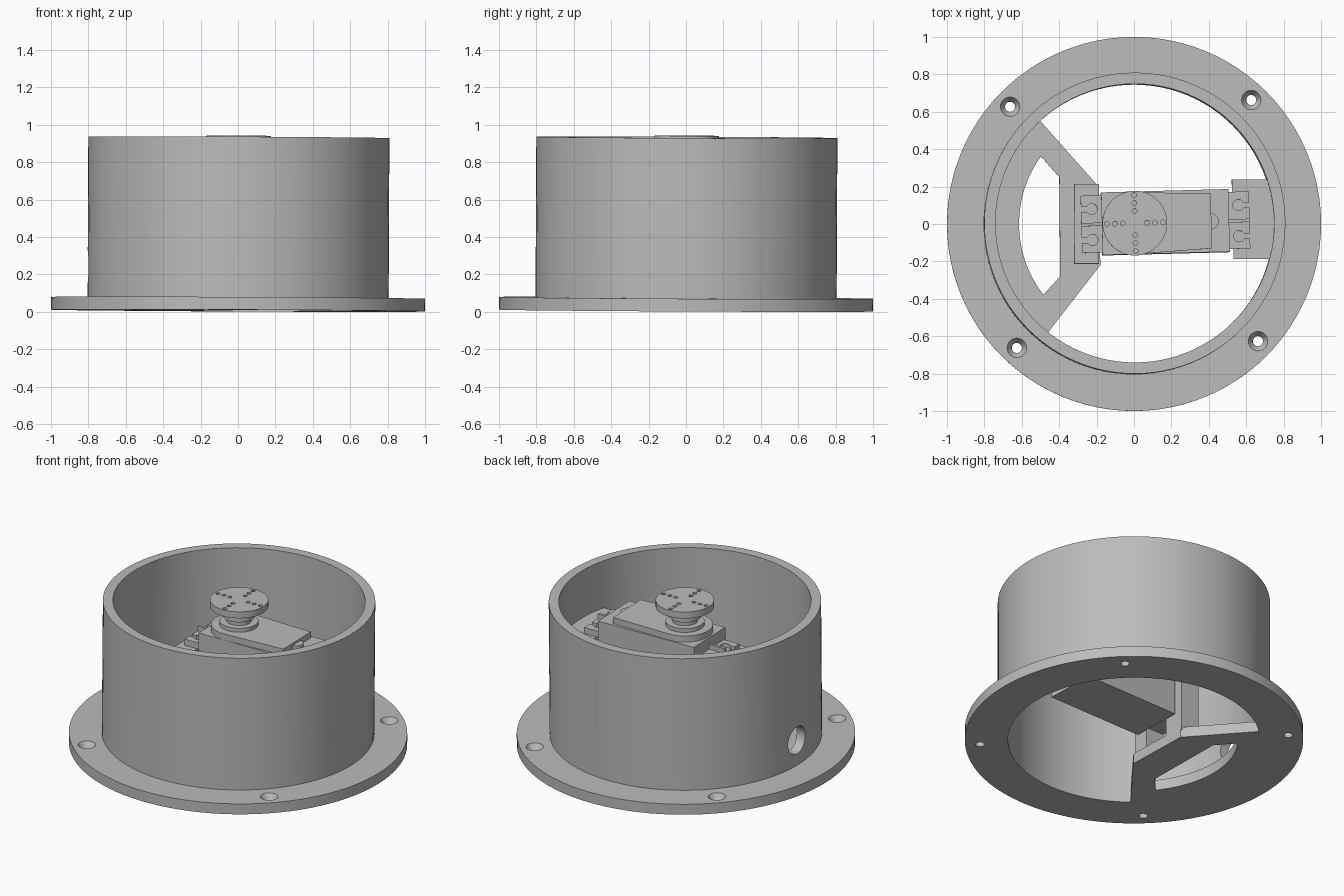
import bpy, bmesh, math
from mathutils import Matrix, Vector

cube = bpy.data.objects.get("Cube")
if cube:
    bpy.data.objects.remove(cube, do_unlink=True)

grey = bpy.data.materials.new("plain_grey")
grey.use_nodes = True
COLOUR = (0.5, 0.5, 0.5, 1)
grey.diffuse_color = COLOUR
grey.node_tree.nodes["Principled BSDF"].inputs["Base Color"].default_value = COLOUR

parts = []


def finish(name, bm, keep=True):
    bmesh.ops.recalc_face_normals(bm, faces=bm.faces)
    mesh = bpy.data.meshes.new(name)
    bm.to_mesh(mesh)
    bm.free()
    mesh.materials.append(grey)
    ob = bpy.data.objects.new(name, mesh)
    bpy.context.collection.objects.link(ob)
    if keep:
        parts.append(ob)
    return ob


def lathe(name, profile, steps=96, at=(0, 0), closed=False, keep=True):
    """Turn an (r, z) profile round a vertical axis."""
    bm = bmesh.new()
    vs = [bm.verts.new((at[0] + r, at[1], z)) for r, z in profile]
    pairs = list(zip(vs, vs[1:])) + ([(vs[-1], vs[0])] if closed else [])
    edges = [bm.edges.new(p) for p in pairs]
    bmesh.ops.spin(bm, geom=vs + edges, cent=(*at, 0), axis=(0, 0, 1),
                   angle=math.tau, steps=steps)
    bmesh.ops.remove_doubles(bm, verts=bm.verts, dist=1e-5)
    return finish(name, bm, keep)


def disc(name, r, z0, z1, at=(0, 0), steps=32, keep=True):
    return lathe(name, [(0, z0), (r, z0), (r, z1), (0, z1)], steps, at, keep=keep)


def prism(name, outline, z0, z1, keep=True):
    bm = bmesh.new()
    face = bm.faces.new([bm.verts.new((x, y, z0)) for x, y in outline])
    top = bmesh.ops.extrude_face_region(bm, geom=[face])["geom"]
    bmesh.ops.translate(bm, vec=(0, 0, z1 - z0),
                        verts=[v for v in top if isinstance(v, bmesh.types.BMVert)])
    return finish(name, bm, keep)


def box(name, x0, x1, y0, y1, z0, z1, keep=True):
    return prism(name, [(x0, y0), (x1, y0), (x1, y1), (x0, y1)], z0, z1, keep)


def arc(r, a0, a1, n=24):
    angles = [math.radians(a0 + (a1 - a0) * i / n) for i in range(n + 1)]
    return [(r * math.cos(a), r * math.sin(a)) for a in angles]


def cut(target, cutters):
    for c in cutters:
        c.hide_render = True
        mod = target.modifiers.new("cut", 'BOOLEAN')
        mod.operation, mod.solver, mod.object = 'DIFFERENCE', 'EXACT', c
        bpy.context.view_layer.objects.active = target
        bpy.ops.object.modifier_apply(modifier=mod.name)
        bpy.data.objects.remove(c, do_unlink=True)


# Housing: flange and tube in one turned piece
T = 0.068
housing = lathe("housing", [(.745, 0), (1, 0), (1, T), (.805, T), (.805, .926), (.745, .926)],
                closed=True)

# Countersunk flange holes
cutters = []
for i in range(4):
    a = math.radians(46.6 + 90 * i)
    cutters.append(lathe("screw_hole", [(0, -.02), (.027, -.02), (.027, .03), (.052, T),
                                        (.052, .1), (0, .1)], 24,
                         (.912 * math.cos(a), .912 * math.sin(a)), keep=False))

# Cable hole through the wall
hole = disc("cable_hole", .088, -.15, .15, steps=32, keep=False)
hole.data.transform(Matrix.Translation((-.78, 0, .23)) @ Matrix.Rotation(math.pi / 2, 4, 'Y'))
cutters.append(hole)
cut(housing, cutters)

# Floor web with a window, and the post that stands on it
web = prism("floor_web", arc(.75, 132.3, 231.6) + [(-.18, -.22), (-.19, .2)], 0, T)
cut(web, [prism("window", arc(.615, 144, 218) + [(-.395, -.28), (-.4, .25)],
                -.1, .2, keep=False)])
post = box("support_post", -.32, -.19, -.215, .21, .05, .62)
cut(post, [box("cable_notch", -.5, -.1, -.11, .07, T, .2, keep=False)])

# Shelf fixed to the wall on the other side
prism("wall_shelf", [(.53, -.19)] + arc(.76, -14.5, 18, 10) + [(.52, .235)], .4, .62)

# Motor
first = len(parts)
box("motor_body", -.175, .505, -.165, .17, .17, .735)
prism("gear_cover", arc(.165, 90, 270) + [(.41, -.145), (.41, .15)], .735, .775)
disc("cover_boss", .045, .735, .76, (.405, 0), 20)

# Slotted mounting ears with a stiffening rib
for name, inner, outer in (("right_ear", -.17, -.285), ("left_ear", .5, .615)):
    x0, x1 = sorted((inner, outer))
    ear = box(name, x0, x1, -.15, .155, .62, .66)
    mid = inner + (outer - inner) * .5
    end = outer + (outer - inner) * .3
    slots = []
    for y in (-.083, .083):
        slots.append(disc("slot_round", .03, .55, .75, (mid, y), 20, keep=False))
        slots.append(box("slot", *sorted((mid, end)), y - .014, y + .014, .55, .75, keep=False))
    cut(ear, slots)
    box(name + "_rib", *sorted((inner, outer)), -.009, .009, .66, .69)

# Output shaft with collars, and the drilled horn
lathe("output_shaft", [(0, .775), (.115, .775), (.115, .8), (.075, .8), (.075, .83),
                       (.095, .83), (.095, .86), (.07, .86), (.07, .9), (0, .9)], 48)
horn = disc("horn", .173, .893, .935, steps=64)
cutters = []
for i in range(4):
    for r in (.065, .107, .15):
        a = math.pi / 2 * i
        cutters.append(disc("horn_hole", .013, .91, 1, (r * math.cos(a), r * math.sin(a)),
                            12, keep=False))
cut(horn, cutters)

# The motor sits slightly turned
for ob in parts[first:]:
    ob.data.transform(Matrix.Rotation(math.radians(1.5), 4, 'Z'))

# Slight lean of the whole assembly, then smooth the round faces
lean = Vector((0, 0, 1)).rotation_difference(Vector((.005, .005, 1))).to_matrix().to_4x4()
for ob in parts:
    ob.data.transform(Matrix.Translation((0, 0, .0071)) @ lean)
bpy.ops.object.select_all(action='DESELECT')
for ob in parts:
    ob.select_set(True)
bpy.context.view_layer.objects.active = parts[0]
bpy.ops.object.shade_smooth_by_angle(angle=math.radians(30))
